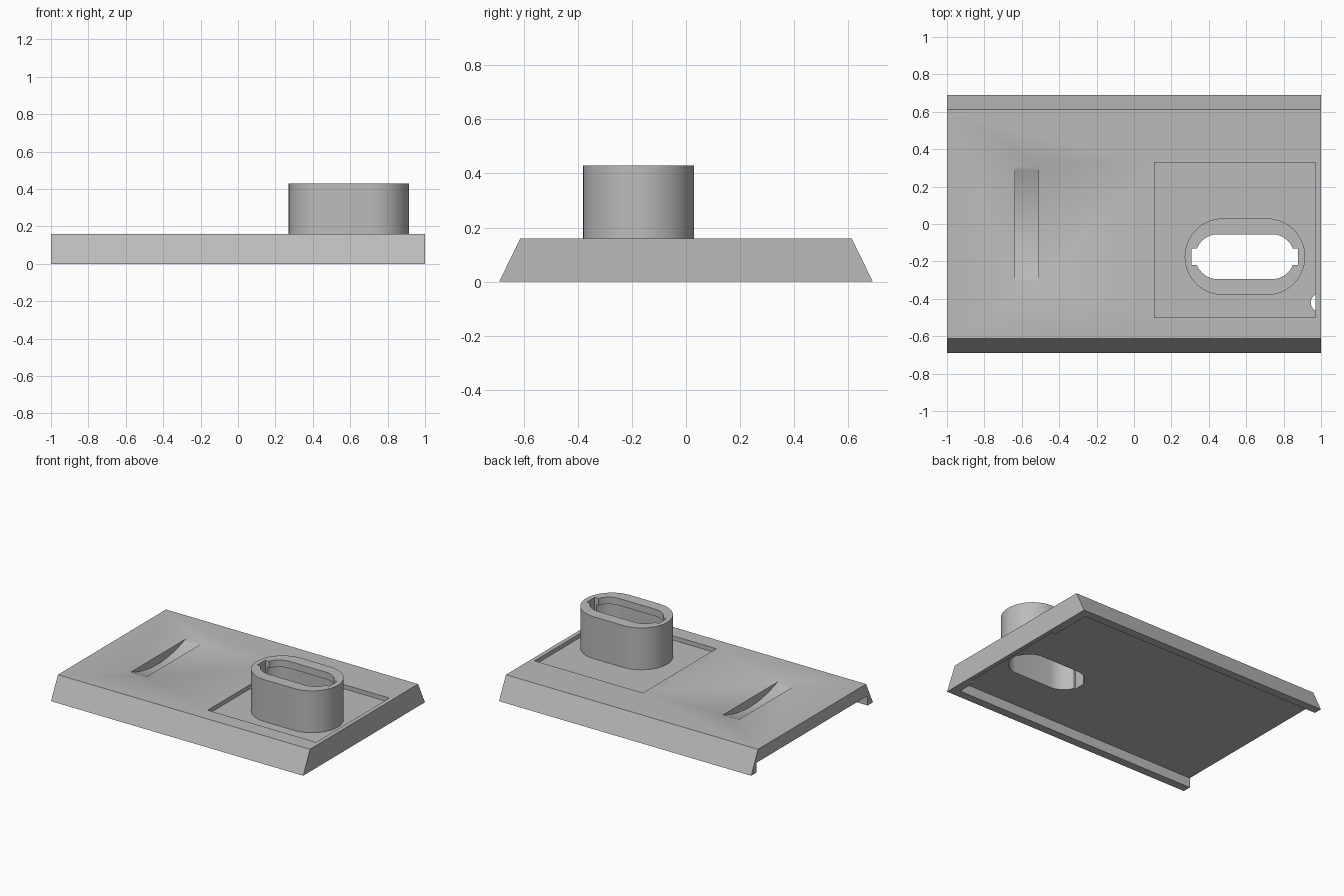
import bpy, bmesh, math

cube = bpy.data.objects.get("Cube")
if cube:
    bpy.data.objects.remove(cube, do_unlink=True)

grey = bpy.data.materials.new("plain grey")
grey.use_nodes = True
colour = (0.5, 0.5, 0.5, 1)
grey.diffuse_color = colour
grey.node_tree.nodes["Principled BSDF"].inputs["Base Color"].default_value = colour


def prism(name, outline, low, high, axis="z"):
    """Extrude a closed outline along z (points x, y) or along x (points y, z)."""
    bm = bmesh.new()
    place = (lambda a, b: (a, b, low)) if axis == "z" else (lambda a, b: (low, a, b))
    face = bm.faces.new([bm.verts.new(place(a, b)) for a, b in outline])
    out = bmesh.ops.extrude_face_region(bm, geom=[face])
    step = (0, 0, high - low) if axis == "z" else (high - low, 0, 0)
    bmesh.ops.translate(bm, verts=[g for g in out["geom"] if isinstance(g, bmesh.types.BMVert)], vec=step)
    bmesh.ops.recalc_face_normals(bm, faces=bm.faces)
    mesh = bpy.data.meshes.new(name)
    bm.to_mesh(mesh)
    bm.free()
    mesh.materials.append(grey)
    ob = bpy.data.objects.new(name, mesh)
    bpy.context.collection.objects.link(ob)
    return ob


def rect(x0, x1, y0, y1):
    return [(x0, y0), (x1, y0), (x1, y1), (x0, y1)]


def stadium(cx, cy, straight, r, n=20):
    pts = []
    for side in (1, -1):
        for i in range(n + 1):
            t = math.pi * i / n - math.pi / 2
            pts.append((cx + side * (straight + r * math.cos(t)), cy + side * r * math.sin(t)))
    return pts


def cut(ob, *cutters):
    for c in cutters:
        mod = ob.modifiers.new("cut", "BOOLEAN")
        mod.operation, mod.solver, mod.object = "DIFFERENCE", "EXACT", c
        bpy.context.view_layer.objects.active = ob
        bpy.ops.object.modifier_apply(modifier=mod.name)
    for c in cutters:
        bpy.data.objects.remove(c, do_unlink=True)


CEILING, TOP, FLOOR, RIM = 0.07, 0.16, 0.13, 0.43
CX, CY = 0.593, -0.175
POCKET = rect(0.11, 0.97, -0.5, 0.33)

# Sloped cover with a channel below, a pocket and a scooped finger grip
base = prism("base_cover", [(-0.69, 0), (0.69, 0), (0.612, TOP), (-0.612, TOP)], -1, 1, "x")
channel = prism("channel_cutter", rect(-1.1, 0.94, -0.63, 0.63), -0.1, CEILING)
pocket = prism("pocket_cutter", POCKET, -0.1, 0.3)
half, depth = 0.31, 0.06
radius = (half ** 2 + depth ** 2) / (2 * depth)
sweep = math.asin(half / radius)
arc = []
for i in range(25):
    t = sweep * (i / 12 - 1)
    arc.append((radius * math.sin(t), TOP - depth + radius * (1 - math.cos(t))))
scoop = prism("scoop_cutter", arc + [(half, 0.3), (-half, 0.3)], -0.635, -0.51, "x")
cut(base, channel, pocket, scoop)


def bore_cutters():
    """Opening with a narrower lip at the top and a key slot at both ends."""
    return [prism("bore", stadium(CX, CY, 0.145, 0.135), -0.1, RIM - 0.05),
            prism("lip", stadium(CX, CY, 0.145, 0.12), 0, 0.6),
            prism("key", rect(CX - 0.285, CX + 0.285, CY - 0.045, CY + 0.045), -0.2, 0.7)]


# Recessed plate with the opening and a small half-round hole at its edge
plate = prism("insert_plate", POCKET, CEILING, FLOOR)
cut(plate, *bore_cutters(), prism("edge_hole", stadium(0.995, -0.42, 0, 0.05), -0.1, 0.3))

# Upright hollow collar
collar = prism("collar", stadium(CX, CY, 0.117, 0.205, 28), FLOOR, RIM)
cut(collar, *bore_cutters())

for ob in (base, plate, collar):
    bpy.ops.object.select_all(action="DESELECT")
    ob.select_set(True)
    bpy.context.view_layer.objects.active = ob
    bpy.ops.object.shade_smooth_by_angle(angle=math.radians(25))
